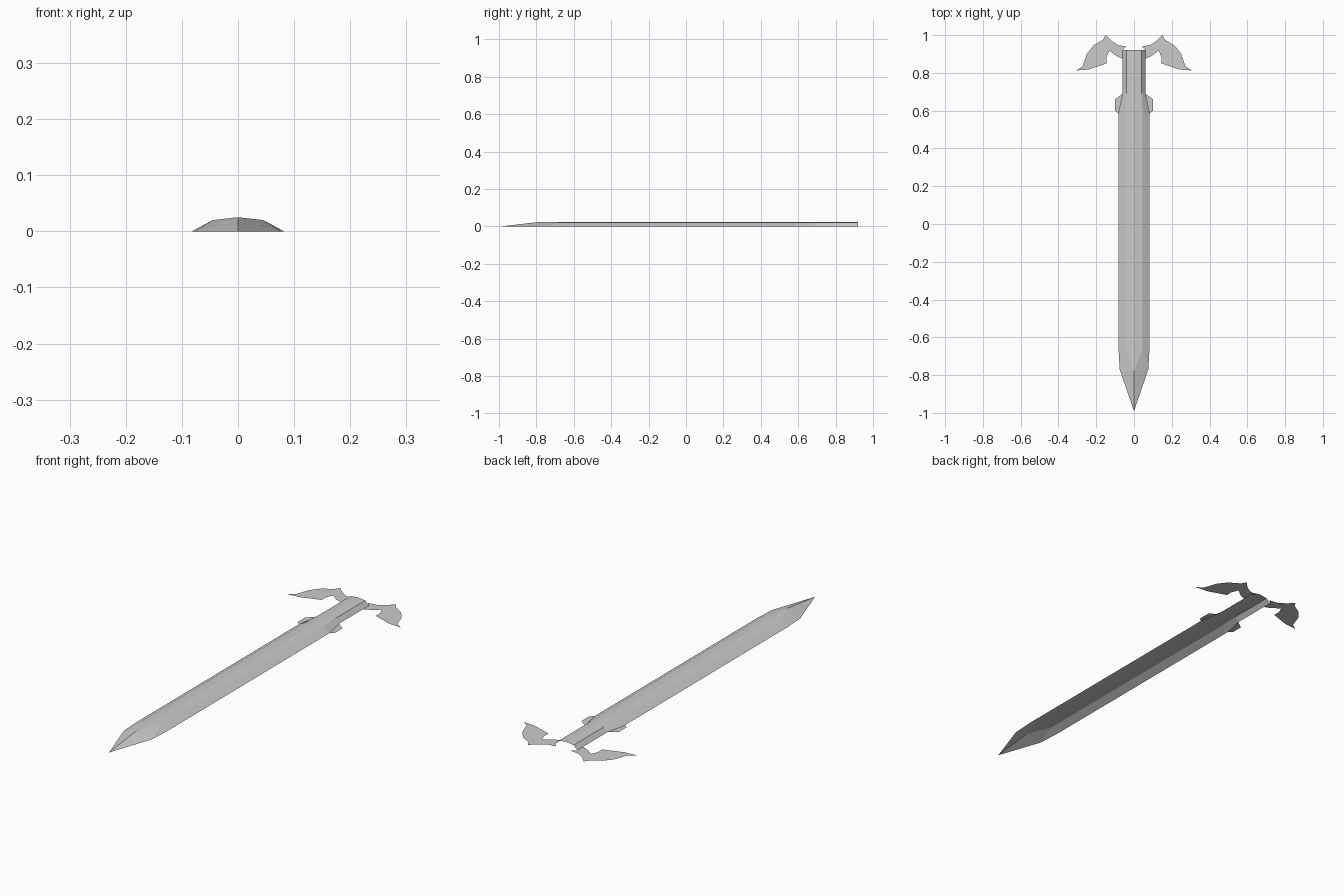
import bpy
import bmesh

if "Cube" in bpy.data.objects:
    bpy.data.objects.remove(bpy.data.objects["Cube"])

steel = bpy.data.materials.new("grey steel")
steel.diffuse_color = (0.6, 0.6, 0.6, 1)
steel.use_nodes = True
steel.node_tree.nodes["Principled BSDF"].inputs["Base Color"].default_value = steel.diffuse_color


def make_object(name, bm):
    # All parts are thin open sheets facing upward
    bm.normal_update()
    for f in bm.faces:
        if f.normal.z < 0:
            f.normal_flip()
    mesh = bpy.data.meshes.new(name)
    bm.to_mesh(mesh)
    bm.free()
    mesh.materials.append(steel)
    obj = bpy.data.objects.new(name, mesh)
    bpy.context.collection.objects.link(obj)
    return obj


def flat_pair(name, outline):
    # A flat plate and its mirror image across x = 0
    bm = bmesh.new()
    for side in (1, -1):
        bm.faces.new([bm.verts.new((side * x, y, 0)) for x, y in outline])
    bmesh.ops.triangulate(bm, faces=bm.faces[:])
    return make_object(name, bm)


def half_shell(name, stations):
    # Lofted half section; each station: y, edge half width, shoulder half width
    bm = bmesh.new()
    rows = []
    for y, edge, shoulder in stations:
        profile = [(-edge, 0), (-shoulder, 0.02), (0, 0.025), (shoulder, 0.02), (edge, 0)]
        rows.append([bm.verts.new((x, y, z)) for x, z in profile])
    for a, b in zip(rows, rows[1:]):
        for i in range(4):
            bm.faces.new((a[i], a[i + 1], b[i + 1], b[i]))
    return bm, rows[-1]


# Grip, open at the bottom and at the back end
grip, _ = half_shell("grip", [(0.92, 0.06, 0.04), (0.69, 0.06, 0.04), (0.585, 0.082, 0.045)])
make_object("grip", grip)

# Blade with a faceted point
blade, end = half_shell("blade", [(0.585, 0.082, 0.045), (-0.66, 0.082, 0.045)])
tip = blade.verts.new((0, -0.99, 0))
ridge = blade.verts.new((0, -0.78, 0.025))
for edge, shoulder, side in ((end[0], end[1], -1), (end[4], end[3], 1)):
    corner = blade.verts.new((side * 0.076, -0.77, 0))
    blade.faces.new((end[2], shoulder, ridge))
    blade.faces.new((shoulder, edge, corner))
    blade.faces.new((shoulder, corner, ridge))
    blade.faces.new((ridge, corner, tip))
make_object("blade", blade)

# Small flat lugs beside the blade root
flat_pair("blade_lugs", [(0.06, 0.69), (0.1, 0.66), (0.1, 0.6), (0.082, 0.585)])

# Wing-shaped flat guard
flat_pair("guard_wings", [
    (0.04, 0.94), (0.085, 0.947), (0.12, 0.97), (0.15, 1.0), (0.165, 0.975),
    (0.215, 0.945), (0.25, 0.9), (0.272, 0.835), (0.305, 0.813), (0.24, 0.818),
    (0.145, 0.85), (0.145, 0.885), (0.13, 0.918), (0.095, 0.89), (0.06, 0.875),
    (0.06, 0.92)])
